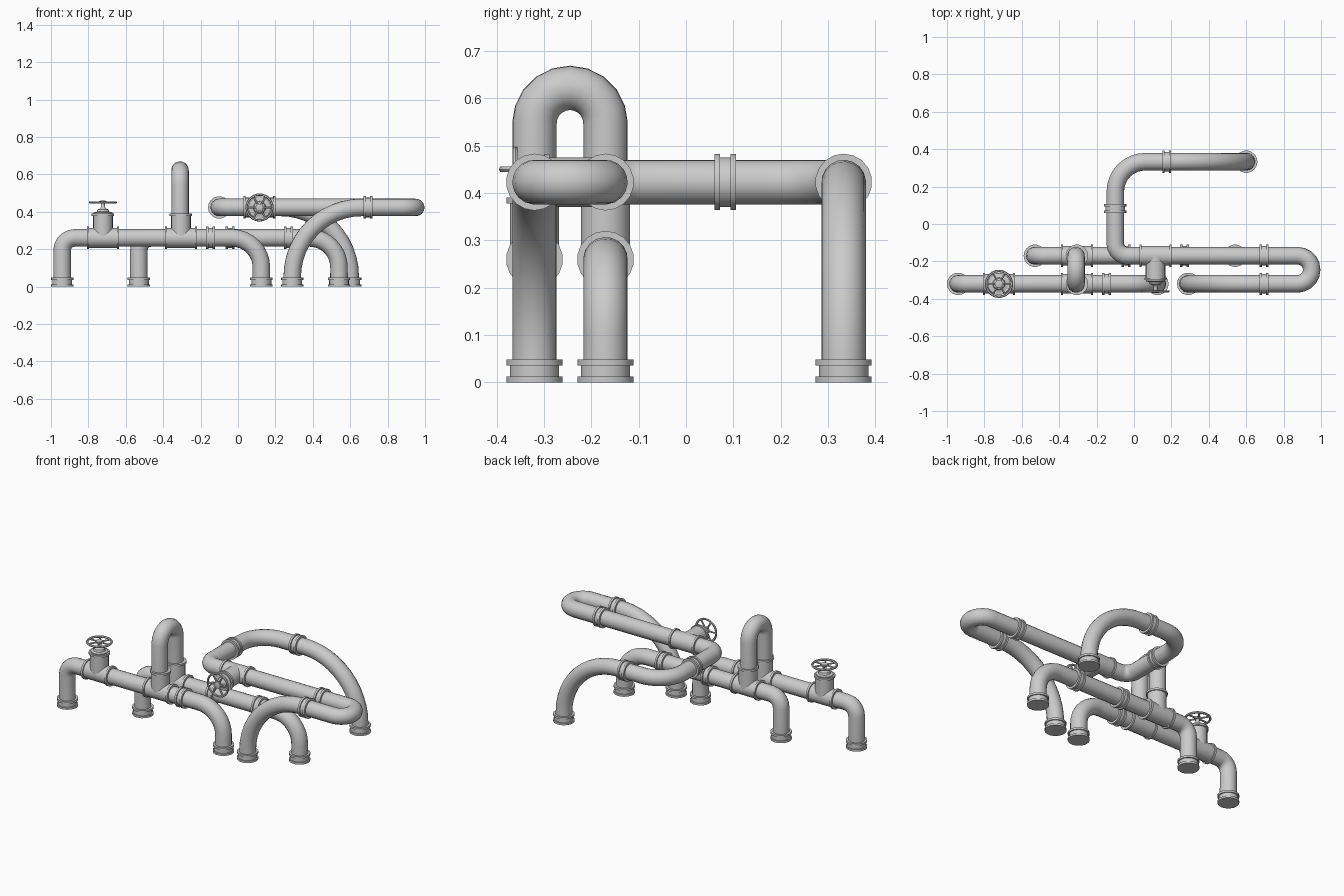
import bpy, bmesh, math
from mathutils import Vector, Matrix

if "Cube" in bpy.data.objects:
    bpy.data.objects.remove(bpy.data.objects["Cube"])

N = 18                                   # sides of every pipe
R, SLEEVE, RIM = 0.047, 0.053, 0.060     # pipe, sleeve and flange radii
YA, YB, YC = -0.32, -0.17, 0.333         # pipe rows
ZL, ZH = 0.26, 0.423                     # low and high runs
X, Y, Z = Vector((1, 0, 0)), Vector((0, 1, 0)), Vector((0, 0, 1))


def finish(name, bm):
    bmesh.ops.recalc_face_normals(bm, faces=bm.faces[:])
    me = bpy.data.meshes.new(name)
    bm.to_mesh(me)
    bm.free()
    ob = bpy.data.objects.new(name, me)
    bpy.context.collection.objects.link(ob)
    bpy.ops.object.select_all(action='DESELECT')
    ob.select_set(True)
    bpy.context.view_layer.objects.active = ob
    bpy.ops.object.shade_smooth_by_angle(angle=math.radians(40))
    return ob


def bridge(bm, rings):
    n = len(rings[0])
    for a, b in zip(rings, rings[1:]):
        for i in range(n):
            bm.faces.new((a[i], a[(i + 1) % n], b[(i + 1) % n], b[i]))
    bm.faces.new(rings[0])
    bm.faces.new(rings[-1])


def pipe(name, corners):
    """Sweep a pipe along corners (x, y, z, bend radius, bend segments)."""
    P = [Vector(c[:3]) for c in corners]
    path = [P[0]]
    for i in range(1, len(P) - 1):
        r, segs = corners[i][3:]
        u, v = (P[i - 1] - P[i]).normalized(), (P[i + 1] - P[i]).normalized()
        centre = P[i] + (u + v) * r
        for k in range(segs + 1):
            t = math.pi / 2 * k / segs
            p = centre - v * r * math.cos(t) - u * r * math.sin(t)
            if (p - path[-1]).length > 1e-4:
                path.append(p)
    path.append(P[-1])
    bm, rings = bmesh.new(), []
    prev = (path[1] - path[0]).normalized()
    side = prev.orthogonal().normalized()
    for i, p in enumerate(path):
        a = (p - path[i - 1]).normalized() if i else prev
        b = (path[i + 1] - p).normalized() if i < len(path) - 1 else a
        tan = (a + b).normalized()
        side = prev.rotation_difference(tan) @ side
        prev, up = tan, tan.cross(side)
        rings.append([bm.verts.new(p + R * (side * math.cos(2 * math.pi * k / N)
                      + up * math.sin(2 * math.pi * k / N))) for k in range(N)])
    bridge(bm, rings)
    return finish(name, bm)


def lathe(bm, origin, axis, profile, n=N):
    """Add a closed turned solid; profile holds (radius, height along axis)."""
    q = Z.rotation_difference(axis)
    bridge(bm, [[bm.verts.new(Vector(origin) + q @ Vector((
        r * math.cos(2 * math.pi * k / n), r * math.sin(2 * math.pi * k / n), h)))
        for k in range(n)] for r, h in profile])


def collar(start, end, rim=0.012, both=True):
    """Sleeve profile with a raised rim at one or both ends."""
    pts = [(RIM, start), (RIM, start + rim), (SLEEVE, start + rim)] if both else [(SLEEVE, start)]
    return pts + [(SLEEVE, end - rim), (RIM, end - rim), (RIM, end)]


def coupler(name, pos, axis, start=-0.023, end=0.023):
    bm = bmesh.new()
    lathe(bm, pos, axis, collar(start, end))
    finish(name, bm)


def tee(name, pos, branch):
    bm = bmesh.new()
    lathe(bm, pos, X, collar(-0.086, 0.086))
    lathe(bm, pos, branch, collar(0, 0.13, both=False))
    finish(name, bm)


def valve(name, pos, axis):
    tee(name + "_tee", pos, axis)
    # bonnet and stem
    bm = bmesh.new()
    lathe(bm, pos, axis, [(0.05, 0.12), (0.05, 0.136), (0.034, 0.14), (0.03, 0.152),
                          (0.016, 0.157), (0.011, 0.165), (0.011, 0.184),
                          (0.02, 0.184), (0.02, 0.197), (0.008, 0.2)], 12)
    finish(name + "_stem", bm)
    # handwheel rim and spokes
    bm, n, m = bmesh.new(), 24, 6
    q = Z.rotation_difference(axis)
    hub = Vector(pos) + axis * 0.19
    ring = [[bm.verts.new(hub + q @ (Matrix.Rotation(2 * math.pi * i / n, 3, 'Z') @ Vector((
        0.069 + 0.0065 * math.cos(2 * math.pi * j / m), 0, 0.0065 * math.sin(2 * math.pi * j / m)))))
        for j in range(m)] for i in range(n)]
    for i in range(n):
        for j in range(m):
            a, b = ring[i], ring[(i + 1) % n]
            bm.faces.new((a[j], a[(j + 1) % m], b[(j + 1) % m], b[j]))
    for i in range(6):
        d = q @ Vector((math.cos(i * math.pi / 3), math.sin(i * math.pi / 3), 0))
        lathe(bm, hub, d, [(0.0055, 0.012), (0.0055, 0.068)], 6)
    finish(name + "_wheel", bm)


# two low pipes standing on both ends
for name, y, x0, x1 in (("front_low_pipe", YA, -0.94, 0.125), ("rear_low_pipe", YB, -0.53, 0.54)):
    pipe(name, [(x0, y, 0.01), (x0, y, ZL, 0.065, 5), (x1, y, ZL, 0.157, 8), (x1, y, 0.01)])

# arch joining the low pipes
pipe("arch_pipe", [(-0.31, YA, ZL), (-0.31, YA, 0.622, 0.075, 5),
                   (-0.31, YB, 0.622, 0.075, 5), (-0.31, YB, ZL)])

# long high pipe that winds from the back to the front
pipe("high_pipe", [(0.6, YC, 0.01), (0.6, YC, ZH, 0.37, 12), (-0.1, YC, ZH, 0.16, 8),
                   (-0.1, YB, ZH, 0.065, 5), (0.95, YB, ZH, 0.075, 5),
                   (0.95, YA, ZH, 0.075, 5), (0.29, YA, ZH, 0.37, 12), (0.29, YA, 0.01)])

# floor collars
for i, (x, y) in enumerate(((-0.94, YA), (0.125, YA), (0.29, YA), (-0.53, YB), (0.54, YB), (0.6, YC))):
    coupler(f"floor_collar_{i}", (x, y, 0), Z, 0, 0.048)

# couplers along the runs
for i, (x, y, z, axis) in enumerate(((-0.147, YA, ZL, X), (-0.043, YB, ZL, X), (0.27, YB, ZL, X),
                                     (0.695, YA, ZH, X), (0.695, YB, ZH, X),
                                     (0.175, YC, ZH, X), (-0.1, 0.083, ZH, Y))):
    coupler(f"coupler_{i}", (x, y, z), axis)

# branch tees under the arch, and the two valves
tee("front_arch_tee", (-0.305, YA, ZL), Z)
tee("rear_arch_tee", (-0.305, YB, ZL), Z)
valve("upright_valve", (-0.722, YA, ZL), Z)
valve("side_valve", (0.115, YB, ZH), -Y)
